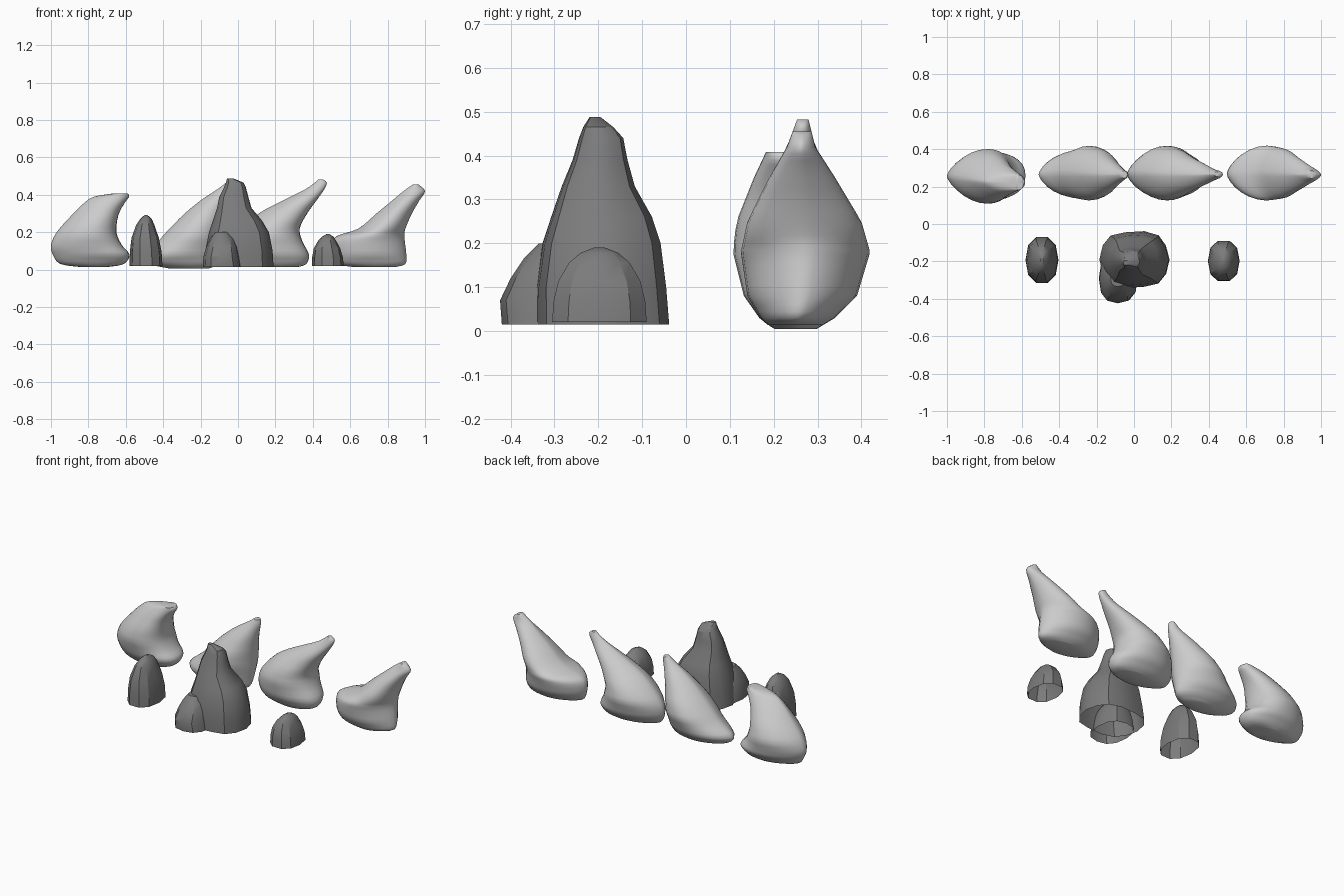
import bpy, bmesh, math

if "Cube" in bpy.data.objects:
    bpy.data.objects.remove(bpy.data.objects["Cube"])

dark = bpy.data.materials.new("dark_rock")
dark.diffuse_color = (0.2, 0.2, 0.2, 1)
dark.use_nodes = True
dark.node_tree.nodes["Principled BSDF"].inputs["Base Color"].default_value = dark.diffuse_color


def loft(name, rings, angle, cap_bottom=True, material=None):
    bm = bmesh.new()
    loops = [[bm.verts.new(p) for p in ring] for ring in rings]
    n = len(rings[0])
    for a, b in zip(loops, loops[1:]):
        for i in range(n):
            j = (i + 1) % n
            bm.faces.new((a[i], a[j], b[j], b[i]))
    for loop in ([loops[0]] if cap_bottom else []) + [loops[-1]]:
        c = bm.verts.new((sum(v.co.x for v in loop) / n,
                          sum(v.co.y for v in loop) / n,
                          sum(v.co.z for v in loop) / n))
        for i in range(n):
            bm.faces.new((loop[i], loop[(i + 1) % n], c))
    bmesh.ops.recalc_face_normals(bm, faces=bm.faces)
    me = bpy.data.meshes.new(name)
    bm.to_mesh(me)
    bm.free()
    ob = bpy.data.objects.new(name, me)
    bpy.context.collection.objects.link(ob)
    if material:
        me.materials.append(material)
    bpy.ops.object.select_all(action='DESELECT')
    ob.select_set(True)
    bpy.context.view_layer.objects.active = ob
    bpy.ops.object.shade_smooth_by_angle(angle=math.radians(angle))
    return ob


def smooth_levels(levels, steps=3):
    # Catmull-Rom interpolation between the section levels
    out = []
    for i in range(len(levels) - 1):
        p0, p1 = levels[max(i - 1, 0)], levels[i]
        p2, p3 = levels[i + 1], levels[min(i + 2, len(levels) - 1)]
        for k in range(steps):
            t = k / steps
            out.append([0.5 * (2 * b + (c - a) * t + (2 * a - 5 * b + 4 * c - d) * t * t
                               + (3 * b - a - 3 * c + d) * t ** 3)
                        for a, b, c, d in zip(p0, p1, p2, p3)])
    return out + [list(levels[-1])]


# shared depth profile of the pale rocks: height, front y, back y
DEPTH = [(0.0, .21, .29), (.012, .19, .31), (.03, .17, .34), (.08, .14, .39),
         (.18, .125, .42), (.25, .14, .40), (.35, .19, .34), (.42, .23, .295), (.5, .26, .275)]


def depth(z):
    for (z0, f0, b0), (z1, f1, b1) in zip(DEPTH, DEPTH[1:]):
        if z <= z1:
            t = (z - z0) / (z1 - z0)
            return f0 + (f1 - f0) * t, b0 + (b1 - b0) * t
    return DEPTH[-1][1:]


def pale_rock(name, levels, peak, right_power, lean):
    rings = []
    for z, xl, xr in smooth_levels(levels):
        f, b = depth(z)
        xm, ym = xl + (xr - xl) * peak, (f + b) / 2 + lean * z
        ring = []
        for i in range(28):
            t = 2 * math.pi * i / 28
            c, s = math.cos(t), math.sin(t)
            p = right_power if c > 0 else 1.35
            ring.append((xm + c * (xr - xm if c > 0 else xm - xl),
                         ym + math.copysign(abs(s) ** p, s) * (b - f) / 2, z))
        rings.append(ring)
    loft(name, rings, 50)


# back row of pale leaning rocks: height, left x, right x
pale_rock("pale_rock_far_left", [
    (.014, -.84, -.70), (.03, -.95, -.61), (.08, -.99, -.58), (.13, -1.0, -.62),
    (.2, -.97, -.65), (.29, -.89, -.64), (.35, -.83, -.61), (.39, -.77, -.582),
    (.408, -.66, -.59)], .6, .85, -.1)
pale_rock("pale_rock_mid_left", [
    (.005, -.36, -.16), (.03, -.47, -.1), (.08, -.51, -.085), (.15, -.43, -.075),
    (.22, -.365, -.07), (.3, -.285, -.06), (.37, -.2, -.045), (.43, -.11, -.03),
    (.46, -.07, -.035)], .5, 1.2, 0)
pale_rock("pale_rock_mid_right", [
    (.014, .08, .32), (.03, .0, .365), (.08, -.035, .38), (.15, -.03, .345),
    (.22, .02, .33), (.3, .11, .37), (.37, .24, .42), (.43, .36, .462),
    (.465, .41, .475), (.482, .43, .455)], .55, .9, 0)
pale_rock("pale_rock_far_right", [
    (.014, .62, .84), (.03, .53, .895), (.08, .5, .9), (.15, .5, .892),
    (.185, .54, .89), (.22, .645, .895), (.3, .74, .93), (.37, .825, .97),
    (.42, .885, 1.0), (.455, .935, .965)], .5, 1.25, 0)


def dark_rock(name, levels, sides=12, power=.85, rough=(1,)):
    # open-bottomed faceted rock: height, left x, right x, front y, back y
    rings = []
    for z, xl, xr, f, b in levels:
        ring = []
        for i in range(sides):
            t = 2 * math.pi * i / sides
            c, s = math.cos(t), math.sin(t)
            k = rough[i % len(rough)]
            ring.append(((xl + xr) / 2 + k * math.copysign(abs(c) ** power, c) * (xr - xl) / 2,
                         (f + b) / 2 + k * math.copysign(abs(s) ** power, s) * (b - f) / 2, z))
        rings.append(ring)
    loft(name, rings, 30, False, dark)


# small dark stones beside the tall one
def small_stone(name, x, top, w, f, b):
    h = top - .02
    m = (f + b) / 2
    dark_rock(name, [(.02 + h * k, x - w * l, x + w * r, m + (f - m) * d, m + (b - m) * d)
                     for k, l, r, d in [(0, 1, 1, 1), (.28, .98, .95, .97), (.55, .88, .78, .87),
                                        (.8, .6, .52, .64), (.93, .34, .34, .4), (1, .08, .08, .12)]],
              10)


small_stone("small_stone_left", -.492, .292, .088, -.32, -.065)
small_stone("small_stone_right", .48, .19, .085, -.31, -.085)

# tall dark spire
dark_rock("dark_spire", [
    (.015, -.185, .19, -.345, -.035), (.1, -.175, .185, -.345, -.042),
    (.2, -.155, .165, -.33, -.055), (.26, -.135, .13, -.31, -.075),
    (.33, -.112, .072, -.285, -.115), (.39, -.1, .055, -.26, -.132),
    (.44, -.075, .042, -.245, -.142), (.465, -.065, .03, -.235, -.165),
    (.488, -.058, -.025, -.22, -.195)], 14, .85, (1, .98, 1.03, 1, .96, 1.02, .99))

# lump leaning on the front left of the spire
dark_rock("spire_lump", [
    (.015, -.188, .02, -.42, -.16), (.07, -.185, .01, -.424, -.17),
    (.12, -.17, 0, -.4, -.18), (.165, -.15, -.02, -.37, -.2),
    (.2, -.125, -.05, -.335, -.24)], 12, .8)
